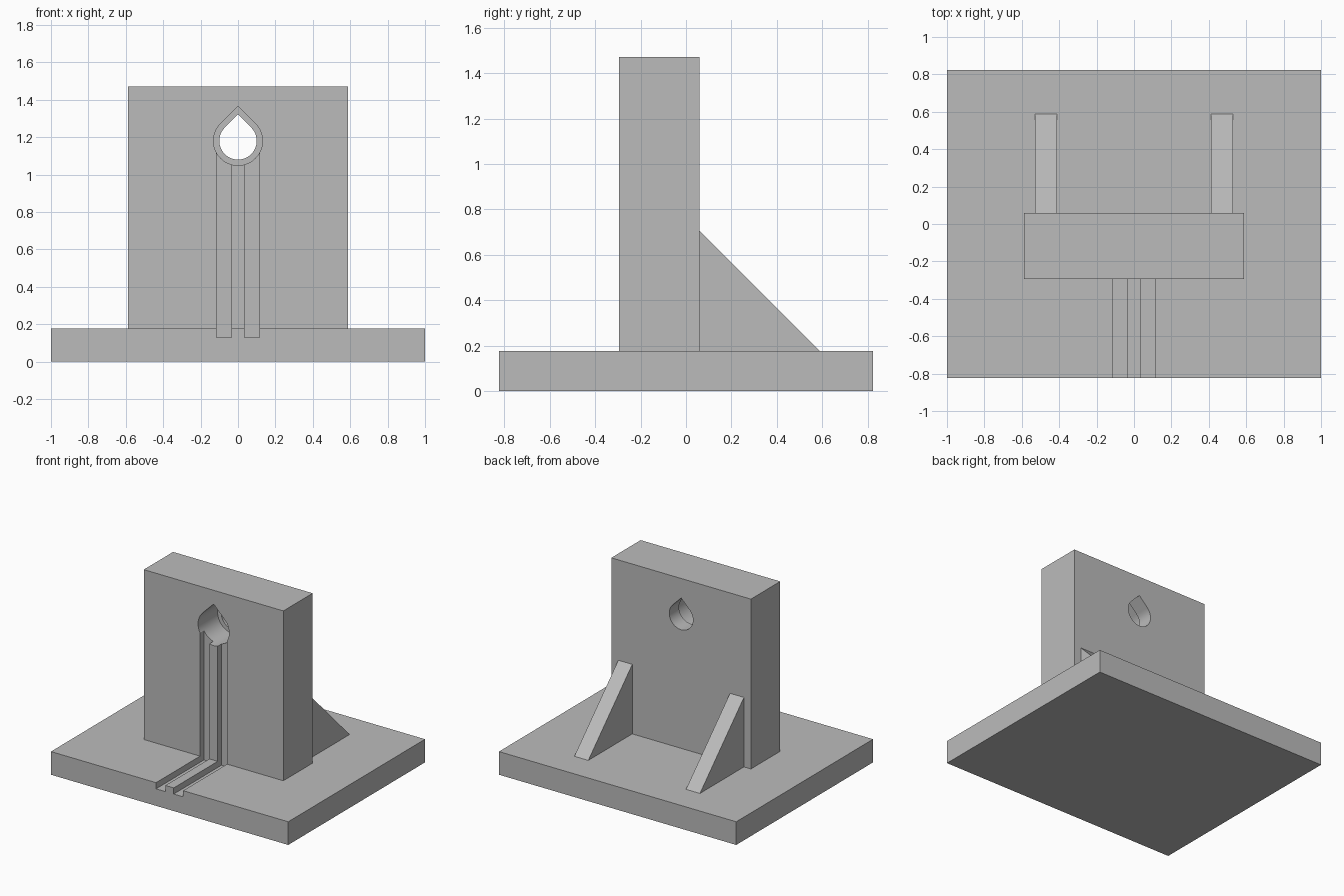
import bpy, bmesh
from math import sin, cos, pi, radians
from mathutils import Vector

if "Cube" in bpy.data.objects:
    bpy.data.objects.remove(bpy.data.objects["Cube"], do_unlink=True)

grey = bpy.data.materials.new("light grey")
grey.use_nodes = True
colour = (0.5, 0.5, 0.5, 1)
grey.diffuse_color = colour
grey.node_tree.nodes["Principled BSDF"].inputs["Base Color"].default_value = colour

U = 2 / 34            # one design unit
BASE_TOP = 3 * U
FRONT, BACK = -5 * U, U
HOLE_Z = 1.18
GROOVE = 0.047        # groove depth


def prism(name, points, offset):
    """Extrude a flat outline along an offset vector."""
    bm = bmesh.new()
    face = bm.faces.new([bm.verts.new(p) for p in points])
    out = bmesh.ops.extrude_face_region(bm, geom=[face])
    moved = [v for v in out["geom"] if isinstance(v, bmesh.types.BMVert)]
    bmesh.ops.translate(bm, verts=moved, vec=Vector(offset))
    bmesh.ops.recalc_face_normals(bm, faces=bm.faces)
    mesh = bpy.data.meshes.new(name)
    bm.to_mesh(mesh)
    bm.free()
    mesh.materials.append(grey)
    obj = bpy.data.objects.new(name, mesh)
    bpy.context.collection.objects.link(obj)
    return obj


def box(name, x, y, z):
    outline = [(x[0], y[0], z[0]), (x[1], y[0], z[0]), (x[1], y[1], z[0]), (x[0], y[1], z[0])]
    return prism(name, outline, (0, 0, z[1] - z[0]))


def teardrop(name, radius, y0, y1):
    """Round bore with a pointed, self-supporting roof."""
    steps = 48
    angles = [pi * 0.75 + pi * 1.5 * i / steps for i in range(steps + 1)]
    outline = [(radius * cos(a), y0, HOLE_Z + radius * sin(a)) for a in angles]
    outline.append((0, y0, HOLE_Z + radius * 2 ** 0.5))
    return prism(name, outline, (0, y1 - y0, 0))


def cut(target, cutters):
    for cutter in cutters:
        mod = target.modifiers.new("cut", "BOOLEAN")
        mod.operation = "DIFFERENCE"
        mod.solver = "EXACT"
        mod.object = cutter
    bpy.context.view_layer.objects.active = target
    for mod in list(target.modifiers):
        bpy.ops.object.modifier_apply(modifier=mod.name)


# Main plates
base = box("base_plate", (-1, 1), (-14 * U, 14 * U), (0, BASE_TOP))
wall = box("upright_wall", (-10 * U, 10 * U), (FRONT, BACK), (BASE_TOP, 25 * U))

# Paired wire grooves, running along the base and up the wall to the bore
base_cutters, wall_cutters = [], []
for side in (-1, 1):
    x = sorted((side * 0.035, side * 0.114))
    base_cutters.append(box("base_groove_cutter", x, (-1, FRONT + GROOVE), (BASE_TOP - GROOVE, 0.3)))
    wall_cutters.append(box("wall_groove_cutter", x, (-1, FRONT + GROOVE), (0.1, HOLE_Z)))

# Stepped teardrop bore: wide at the front, narrow at the back
wall_cutters.append(teardrop("wide_bore_cutter", 0.131, FRONT - 0.1, BACK - 2 * U))
wall_cutters.append(teardrop("narrow_bore_cutter", 0.1, FRONT - 0.1, BACK + 0.1))

cut(base, base_cutters)
cut(wall, wall_cutters)
for cutter in base_cutters + wall_cutters:
    bpy.data.objects.remove(cutter, do_unlink=True)

# Triangular braces behind the wall
for name, x in (("left_brace", 7 * U), ("right_brace", -9 * U)):
    prism(name, [(x, BACK, BASE_TOP), (x, BACK + 9 * U, BASE_TOP), (x, BACK, BASE_TOP + 9 * U)],
          (2 * U, 0, 0))

# Smooth the bore, keep the edges sharp
bpy.ops.object.select_all(action="DESELECT")
wall.select_set(True)
bpy.context.view_layer.objects.active = wall
bpy.ops.object.shade_smooth_by_angle(angle=radians(30))
